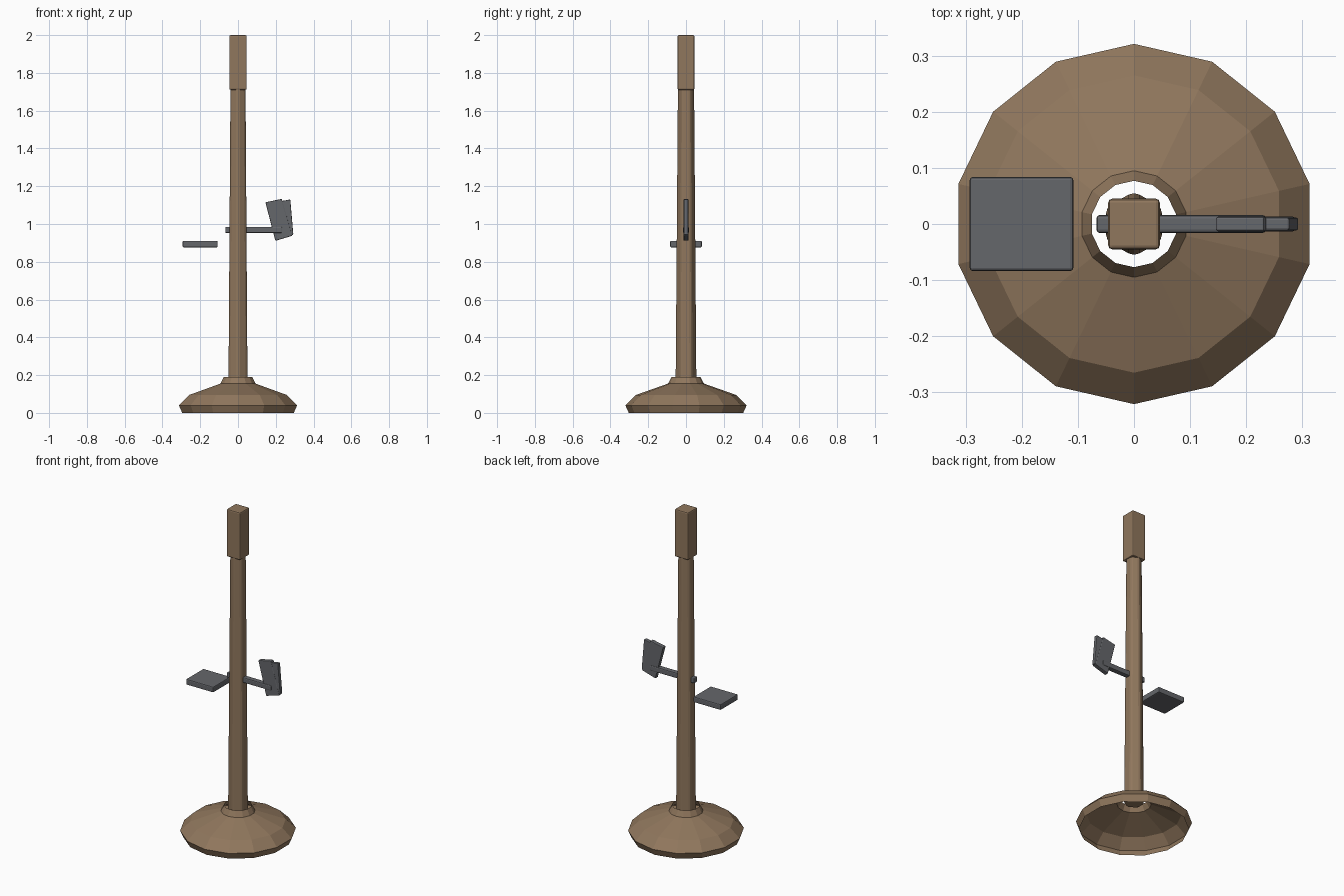
import bpy, bmesh, math
from mathutils import Matrix

cube = bpy.data.objects.get("Cube")
if cube:
    bpy.data.objects.remove(cube, do_unlink=True)


def make_material(name, rgb):
    mat = bpy.data.materials.new(name)
    mat.use_nodes = True
    mat.diffuse_color = (*rgb, 1)
    mat.node_tree.nodes["Principled BSDF"].inputs["Base Color"].default_value = (*rgb, 1)
    return mat


wood = make_material("brown wood", (0.28, 0.185, 0.11))
metal = make_material("dark grey metal", (0.13, 0.135, 0.147))


def finish(name, bm, mat, bevel=0.0):
    bmesh.ops.recalc_face_normals(bm, faces=bm.faces)
    mesh = bpy.data.meshes.new(name)
    bm.to_mesh(mesh)
    bm.free()
    mesh.materials.append(mat)
    obj = bpy.data.objects.new(name, mesh)
    bpy.context.collection.objects.link(obj)
    if bevel:
        mod = obj.modifiers.new("soft edges", "BEVEL")
        mod.width = bevel
        mod.segments = 2
    return obj


def box(name, low, high, mat, bevel):
    bm = bmesh.new()
    bmesh.ops.create_cube(bm, size=1)
    for v in bm.verts:
        v.co = [l + (c + 0.5) * (h - l) for c, l, h in zip(v.co, low, high)]
    return finish(name, bm, mat, bevel)


def board(name, outline, half, mat, bevel):
    """Upright board: an x-z outline given thickness along y."""
    bm = bmesh.new()
    face = bm.faces.new([bm.verts.new((x, -half, z)) for x, z in outline])
    out = bmesh.ops.extrude_face_region(bm, geom=[face])["geom"]
    for v in out:
        if isinstance(v, bmesh.types.BMVert):
            v.co.y = half
    return finish(name, bm, mat, bevel)


# Hollow domed base, open below and at the collar
profile = [(0.303, 0.0), (0.321, 0.04), (0.265, 0.095), (0.095, 0.155), (0.077, 0.19)]
sides = 14
bm = bmesh.new()
rings = []
for r, z in profile:
    angles = [math.pi / 2 + math.tau * i / sides for i in range(sides)]
    rings.append([bm.verts.new((r * math.cos(a), r * math.sin(a), z)) for a in angles])
for lower, upper in zip(rings, rings[1:]):
    for i in range(sides):
        j = (i + 1) % sides
        bm.faces.new((lower[i], lower[j], upper[j], upper[i]))
finish("base", bm, wood)

# Tapered six-sided post with softened corners
bottom, top = 0.165, 1.72
bm = bmesh.new()
bmesh.ops.create_cone(bm, cap_ends=True, segments=6, radius1=0.058, radius2=0.046,
                      depth=top - bottom,
                      matrix=Matrix.Translation((0, 0, (bottom + top) / 2)))
# Turn so that one corner points to the front
if max(v.co.x for v in bm.verts) > max(v.co.y for v in bm.verts):
    bmesh.ops.rotate(bm, verts=bm.verts, matrix=Matrix.Rotation(math.pi / 6, 3, "Z"))
uprights = [e for e in bm.edges if abs(e.verts[0].co.z - e.verts[1].co.z) > 1]
bmesh.ops.bevel(bm, geom=uprights, offset=0.011, segments=2, profile=0.5, affect="EDGES")
finish("post", bm, wood)

# Square grip on top of the post
box("post_cap", (-0.046, -0.045, 1.71), (0.046, 0.045, 2.0), wood, 0.007)

# Flat plate on the right, cross bar and two-piece paddle on the left
box("right_plate", (-0.293, -0.084, 0.876), (-0.108, 0.084, 0.911), metal, 0.006)
box("cross_bar", (-0.067, -0.016, 0.952), (0.235, 0.016, 0.985), metal, 0.006)
board("inner_paddle", [(0.145, 1.115), (0.232, 1.133), (0.288, 0.938), (0.198, 0.911)],
      0.013, metal, 0.004)
board("outer_paddle", [(0.222, 1.12), (0.277, 1.13), (0.293, 0.943), (0.235, 0.925)],
      0.0115, metal, 0.004)
